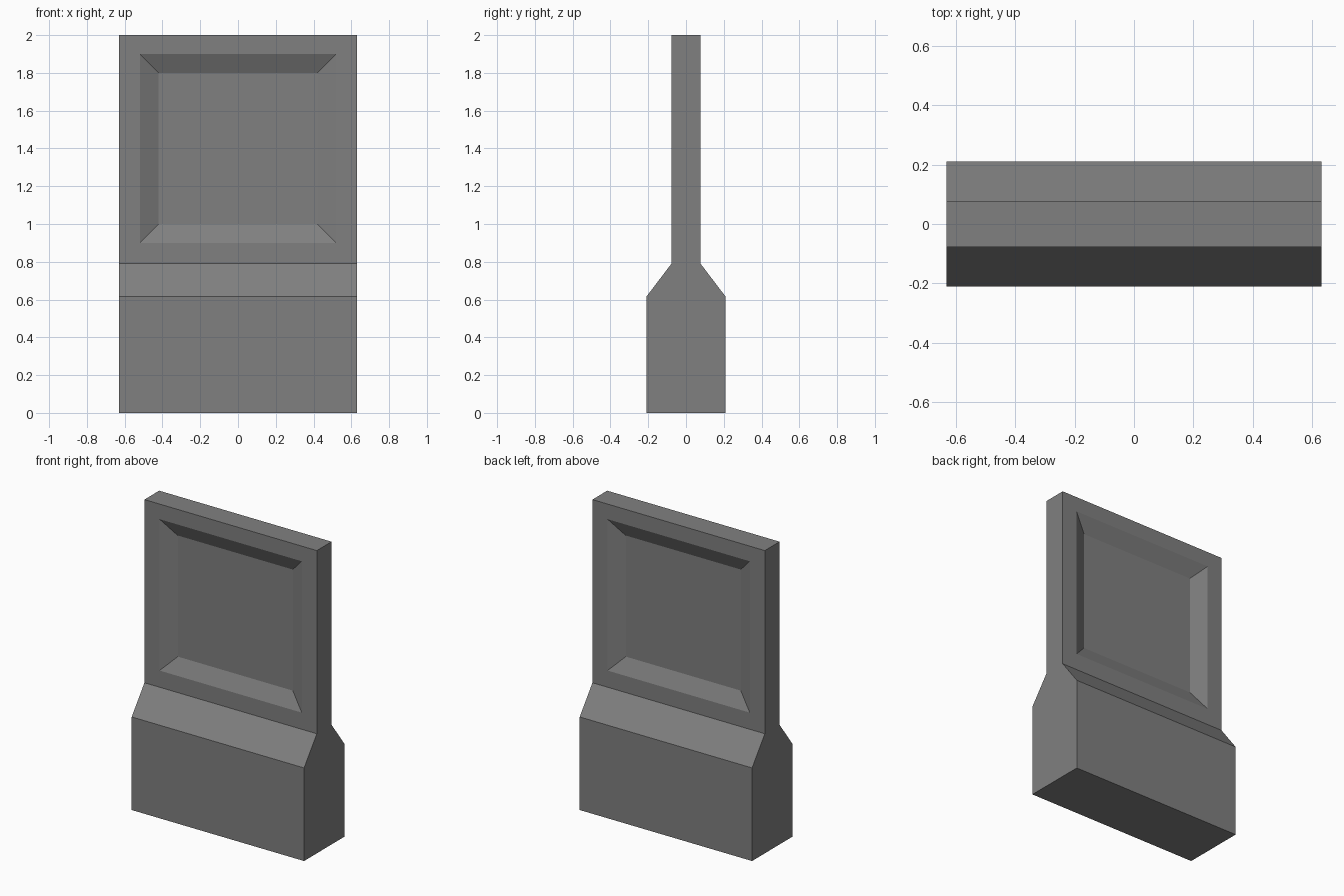
import bpy, bmesh

if "Cube" in bpy.data.objects:
    bpy.data.objects.remove(bpy.data.objects["Cube"])

# Single concrete grey material
mat = bpy.data.materials.new("concrete grey")
mat.diffuse_color = (0.216, 0.216, 0.216, 1)
mat.use_nodes = True
mat.node_tree.nodes["Principled BSDF"].inputs["Base Color"].default_value = mat.diffuse_color

HALF_W = 0.63
PROFILE = [(-0.21, 0), (0.21, 0), (0.21, 0.615), (0.077, 0.79), (0.077, 2),
           (-0.077, 2), (-0.077, 0.79), (-0.21, 0.615)]

# Side profile extruded across the width
bm = bmesh.new()
side = bm.faces.new([bm.verts.new((-HALF_W, y, z)) for y, z in PROFILE])
ext = bmesh.ops.extrude_face_region(bm, geom=[side])
moved = [g for g in ext["geom"] if isinstance(g, bmesh.types.BMVert)]
bmesh.ops.translate(bm, verts=moved, vec=(2 * HALF_W, 0, 0))
bmesh.ops.recalc_face_normals(bm, faces=bm.faces)

# Recessed panels with bevelled sides on both upper faces
def fit_rect(face, hx, z0, z1, depth):
    mid = face.calc_center_median()
    into = -1 if mid.y > 0 else 1
    for v in face.verts:
        v.co.x = hx if v.co.x > mid.x else -hx
        v.co.z = z1 if v.co.z > mid.z else z0
        v.co.y += into * depth

panels = [f for f in bm.faces if abs(f.normal.y) > 0.99 and f.calc_center_median().z > 1]
for f in panels:
    for hx, z0, z1, depth in ((0.52, 0.9, 1.9, 0), (0.42, 1.0, 1.8, 0.049)):
        bmesh.ops.inset_individual(bm, faces=[f], thickness=0.05)
        fit_rect(f, hx, z0, z1, depth)

mesh = bpy.data.meshes.new("barrier_wall")
bm.to_mesh(mesh)
bm.free()
mesh.materials.append(mat)
bpy.context.collection.objects.link(bpy.data.objects.new("barrier_wall", mesh))
